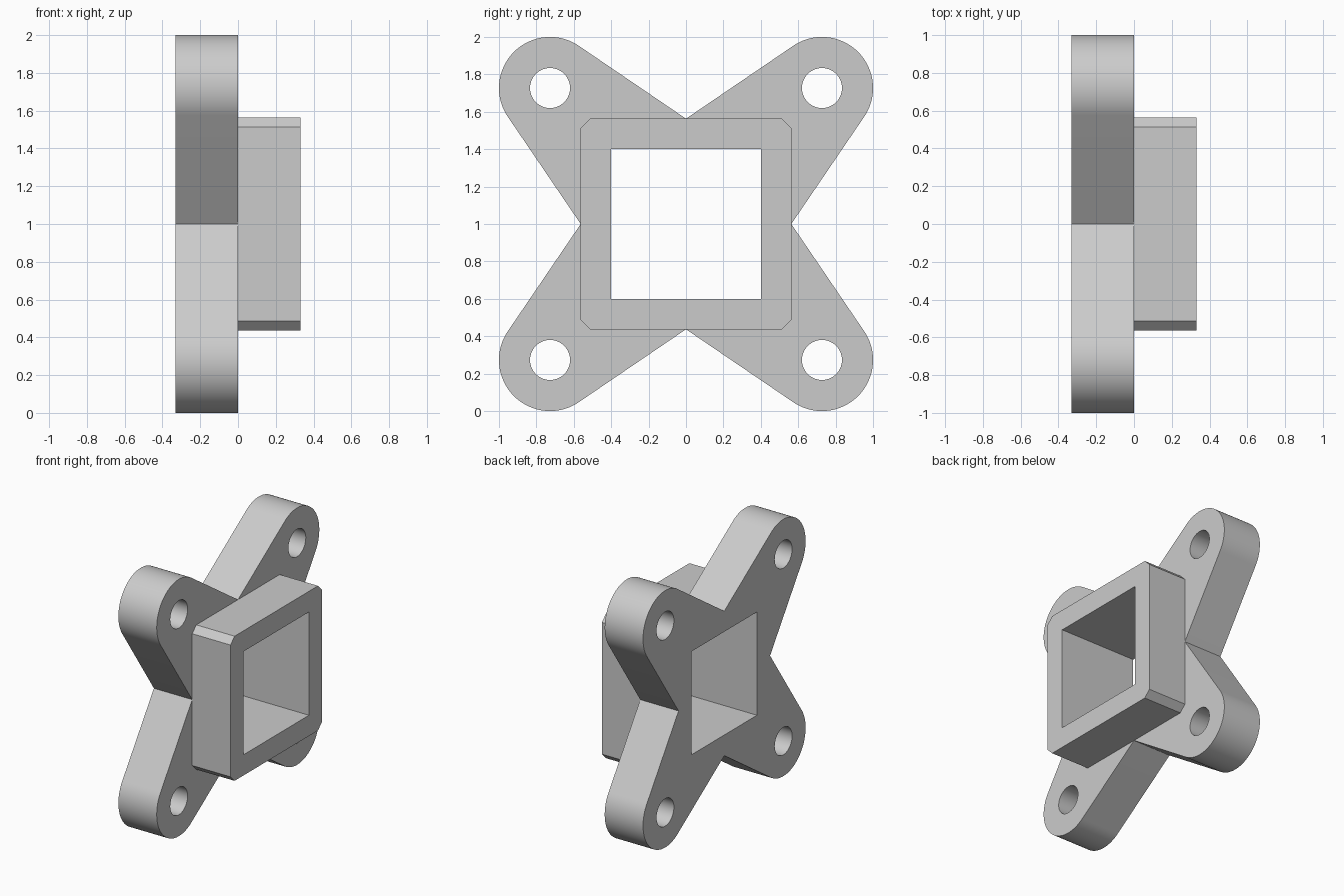
import bpy, bmesh, math
from mathutils import Vector

if "Cube" in bpy.data.objects:
    bpy.data.objects.remove(bpy.data.objects["Cube"])

grey = bpy.data.materials.new("plain grey")
grey.diffuse_color = (0.6, 0.6, 0.6, 1)
grey.use_nodes = True
grey.node_tree.nodes["Principled BSDF"].inputs["Base Color"].default_value = grey.diffuse_color

CZ = 1.0          # height of the part's centre
ARM = 0.727       # lug centre offset
LUG_R = 0.273     # lug radius
HOLE_R = 0.107    # bolt hole radius
HALF = 0.563      # collar half width, also the notch depth
BORE = 0.402      # square opening half width


def arc(cy, cz, r, a0, a1, n):
    return [(cy + r * math.cos(a0 + (a1 - a0) * i / n),
             cz + r * math.sin(a0 + (a1 - a0) * i / n)) for i in range(n + 1)]


def quarter_turns(points):
    """Repeat a run of points around the centre four times."""
    out = []
    for k in range(4):
        c, s = round(math.cos(k * math.pi / 2)), round(math.sin(k * math.pi / 2))
        out += [(c * y - s * z, s * y + c * z) for y, z in points]
    return out


def prism(name, loops, x0, x1):
    """Solid between x0 and x1: first loop is the outline, the rest are holes."""
    bm = bmesh.new()
    caps = ([], [])
    for loop in loops:
        rings = [[bm.verts.new((x, y, z + CZ)) for y, z in loop] for x in (x0, x1)]
        n = len(loop)
        for i in range(n):
            j = (i + 1) % n
            bm.faces.new((rings[0][i], rings[0][j], rings[1][j], rings[1][i]))
        for ring, cap in zip(rings, caps):
            cap += [bm.edges.get((ring[i], ring[(i + 1) % n])) for i in range(n)]
    for cap, nx in zip(caps, (-1, 1)):
        bmesh.ops.triangle_fill(bm, edges=cap, use_beauty=True, normal=Vector((nx, 0, 0)))
    bmesh.ops.recalc_face_normals(bm, faces=bm.faces)
    mesh = bpy.data.meshes.new(name)
    bm.to_mesh(mesh)
    bm.free()
    mesh.materials.append(grey)
    obj = bpy.data.objects.new(name, mesh)
    bpy.context.collection.objects.link(obj)
    bpy.ops.object.select_all(action='DESELECT')
    obj.select_set(True)
    bpy.context.view_layer.objects.active = obj
    bpy.ops.object.shade_smooth_by_angle(angle=math.radians(25))
    return obj


bore = quarter_turns([(BORE, BORE)])

# Four-armed flange: each lug arc is tangent to lines drawn from the notches
dist = math.hypot(ARM, ARM - HALF)
slope = math.atan2(ARM - HALF, ARM) + math.asin(LUG_R / dist)
lug = arc(ARM, ARM, LUG_R, -slope, math.pi / 2 + slope, 40)
outline = quarter_turns([(HALF, 0)] + lug)
holes = [arc(sy * ARM, sz * ARM, HOLE_R, 0, 2 * math.pi, 40)[:-1]
         for sy in (-1, 1) for sz in (-1, 1)]
prism("flange", [outline, bore] + holes, -0.33, 0)

# Square collar with chamfered corners
CH = HALF - 0.05
prism("collar", [quarter_turns([(HALF, CH), (CH, HALF)]), bore], 0, 0.33)
